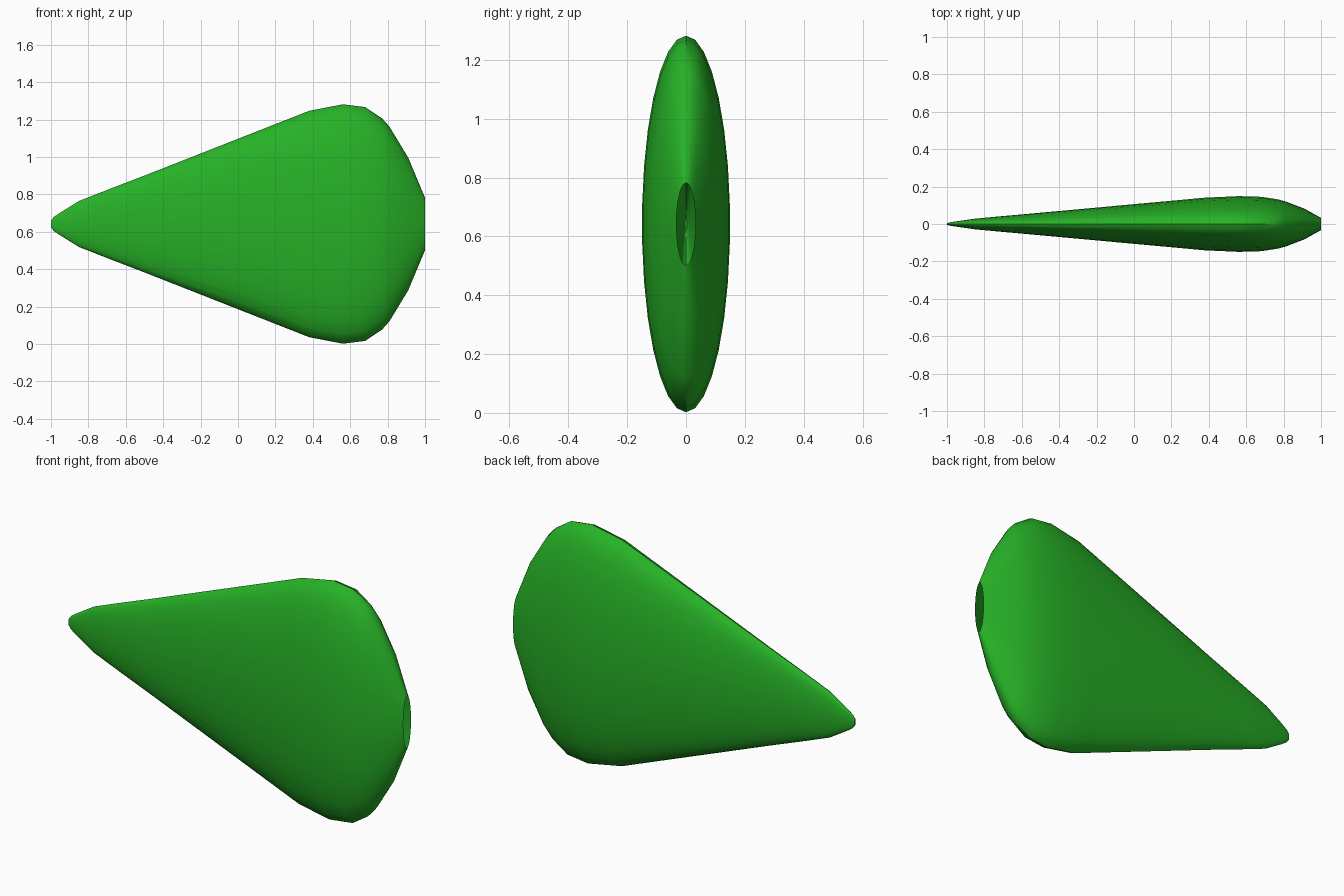
import bpy, bmesh, math

if "Cube" in bpy.data.objects:
    bpy.data.objects.remove(bpy.data.objects["Cube"])

# Profile along x: (position, half height); flattened elliptical sections
PROFILE = [(-1.0, 0.018), (-0.985, 0.037), (-0.955, 0.058), (-0.85, 0.123),
           (-0.69, 0.186), (-0.5, 0.259), (0.38, 0.605), (0.56, 0.64),
           (0.68, 0.625), (0.77, 0.565), (0.81, 0.52), (0.91, 0.355), (1.0, 0.14)]
SIDES, CENTRE_Z, FLATNESS = 30, 0.642, 0.234

green = bpy.data.materials.new("green")
green.diffuse_color = (0.0194, 0.44, 0.0194, 1)
green.use_nodes = True
green.node_tree.nodes["Principled BSDF"].inputs["Base Color"].default_value = green.diffuse_color

# Hollow leaf-shaped shell, closed at the tip and open at the blunt end
bm = bmesh.new()
rings = []
for x, r in PROFILE:
    ring = []
    for i in range(SIDES):
        a = 2 * math.pi * i / SIDES
        ring.append(bm.verts.new((x, FLATNESS * r * math.sin(a),
                                  CENTRE_Z + r * math.cos(a))))
    rings.append(ring)
for a, b in zip(rings, rings[1:]):
    for i in range(SIDES):
        j = (i + 1) % SIDES
        bm.faces.new((a[i], a[j], b[j], b[i]))
bm.faces.new(rings[0])
bmesh.ops.recalc_face_normals(bm, faces=bm.faces)
# An open shell: make sure the tip cap, and so every face, points outward
bm.normal_update()
if min(bm.faces, key=lambda f: f.calc_center_median().x).normal.x > 0:
    bmesh.ops.reverse_faces(bm, faces=bm.faces)

mesh = bpy.data.meshes.new("flat_shell")
bm.to_mesh(mesh)
bm.free()
mesh.materials.append(green)
shell = bpy.data.objects.new("flat_shell", mesh)
bpy.context.collection.objects.link(shell)
bpy.context.view_layer.objects.active = shell
shell.select_set(True)
bpy.ops.object.shade_smooth_by_angle(angle=math.radians(40))
